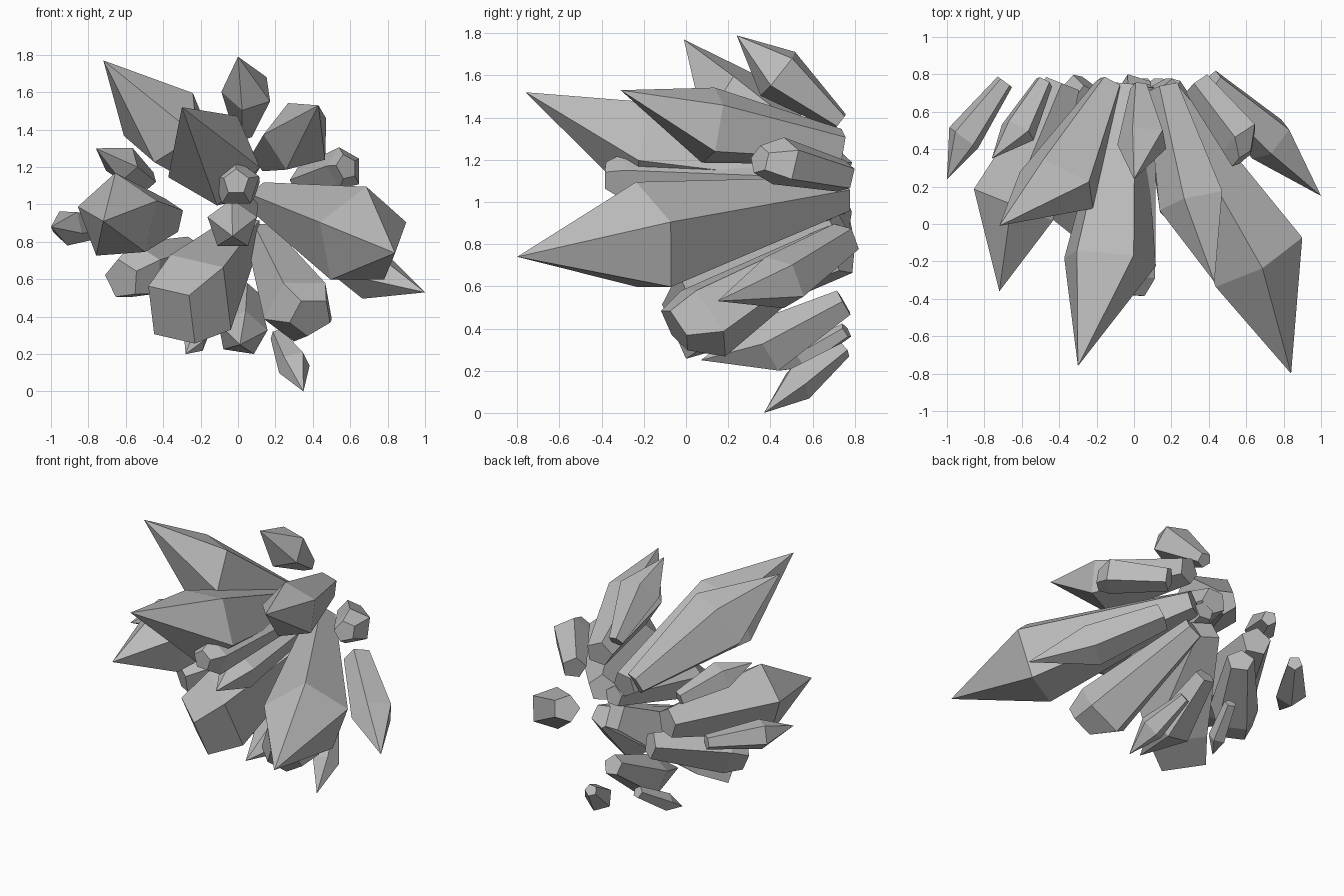
import bpy
import bmesh
from math import radians, cos, sin, tau
from mathutils import Vector

default_cube = bpy.data.objects.get("Cube")
if default_cube:
    bpy.data.objects.remove(default_cube, do_unlink=True)

# One stone colour for every crystal
stone = bpy.data.materials.new("crystal grey")
stone.use_nodes = True
grey = (.5, .5, .5, 1)
stone.diffuse_color = grey
stone.node_tree.nodes["Principled BSDF"].inputs["Base Color"].default_value = grey


def crystal(name, root, root_radius, shoulder, radius, tip, roll=0, sides=5, blunt=0, facing=None):
    """Prism flaring from root to shoulder, closed by a point or a blunt facet at tip.
    The shoulder and facet may face another way than the prism runs."""
    root, shoulder, tip = Vector(root), Vector(shoulder), Vector(tip)
    axis = shoulder - root
    facing = Vector(facing or axis)
    bm = bmesh.new()

    def ring(centre, size, normal):
        normal = normal.normalized()
        side = Vector((0, 0, 1)).cross(normal).normalized()
        up = normal.cross(side)
        angles = [radians(roll) + tau * i / sides for i in range(sides)]
        return [bm.verts.new(centre + size * (up * cos(a) + side * sin(a))) for a in angles]

    def bridge(lower, upper):
        for i in range(sides):
            j = (i + 1) % sides
            bm.faces.new((lower[i], lower[j], upper[j], upper[i]))

    root_ring = ring(root, root_radius, axis)
    shoulder_ring = ring(shoulder, radius, facing)
    bm.faces.new(root_ring)
    bridge(root_ring, shoulder_ring)
    if blunt:
        end_ring = ring(tip, blunt, facing)
        bridge(shoulder_ring, end_ring)
        bm.faces.new(end_ring)
    else:
        point = bm.verts.new(tip)
        for i in range(sides):
            bm.faces.new((shoulder_ring[i], shoulder_ring[(i + 1) % sides], point))
    bmesh.ops.recalc_face_normals(bm, faces=bm.faces)
    mesh = bpy.data.meshes.new(name)
    bm.to_mesh(mesh)
    bm.free()
    mesh.materials.append(stone)
    bpy.context.collection.objects.link(bpy.data.objects.new(name, mesh))


# Upper crystals
crystal("upper_right_large_crystal", root=(-.13, .74, 1.13), root_radius=.08,
        shoulder=(-.4, .21, 1.43), radius=.23, tip=(-.72, -.01, 1.77), roll=36,
        facing=(-.35, -.7, .4))
crystal("upper_centre_long_crystal", root=(-.04, .74, 1.1), root_radius=.09,
        shoulder=(-.135, -.19, 1.25), radius=.26, tip=(-.3, -.76, 1.52), roll=30)
crystal("upper_left_crystal", root=(.16, .73, 1.26), root_radius=.09,
        shoulder=(.32, .12, 1.36), radius=.19, tip=(.43, -.31, 1.53), roll=-14)
crystal("top_crystal", root=(.03, .73, 1.38), root_radius=.05,
        shoulder=(.05, .44, 1.61), radius=.14, tip=(0, .24, 1.79), roll=50)
crystal("upper_right_small_crystal", root=(-.48, .76, 1.13), root_radius=.05,
        shoulder=(-.62, .5, 1.22), radius=.1, tip=(-.76, .35, 1.3), roll=30)

# Left side crystals
crystal("left_blunt_crystal", root=(.34, .75, 1.12), root_radius=.08,
        shoulder=(.57, .46, 1.19), radius=.12, tip=(.58, .35, 1.2), roll=-10, blunt=.07)
crystal("left_large_crystal", root=(.13, .74, 1.03), root_radius=.09,
        shoulder=(.66, -.19, .82), radius=.28, tip=(.84, -.8, .74))
crystal("left_lower_crystal", root=(.4, .75, .82), root_radius=.09,
        shoulder=(.73, .45, .62), radius=.14, tip=(1, .15, .53), roll=50)

# Right side crystals
crystal("right_large_crystal", root=(-.38, .75, .93), root_radius=.1,
        shoulder=(-.64, .1, .93), radius=.24, tip=(-.72, -.36, .91), roll=-4)
crystal("far_right_crystal", root=(-.69, .76, .88), root_radius=.05,
        shoulder=(-.91, .46, .88), radius=.1, tip=(-1, .24, .88), roll=38)
crystal("right_lower_blunt_crystal", root=(-.25, .75, .74), root_radius=.09,
        shoulder=(-.53, .35, .64), radius=.16, tip=(-.62, .26, .6), roll=-6, blunt=.11)

# Centre crystals
crystal("centre_blunt_crystal", root=(.05, .45, 1.1), root_radius=.07,
        shoulder=(-.01, -.28, 1.11), radius=.13, tip=(-.01, -.38, 1.12), blunt=.07)
crystal("centre_short_crystal", root=(.04, .74, 1), root_radius=.07,
        shoulder=(-.03, .05, .89), radius=.14, tip=(-.03, -.2, .83))

# Lower crystals
crystal("lower_right_blunt_crystal", root=(.04, .74, .86), root_radius=.11,
        shoulder=(-.2, .15, .53), radius=.26, tip=(-.355, .03, .41), roll=56, sides=4, blunt=.2,
        facing=(-.6, -.65, -.36))
crystal("lower_left_blunt_crystal", root=(.12, .74, .84), root_radius=.08,
        shoulder=(.33, .09, .44), radius=.2, tip=(.39, -.05, .4), roll=36, blunt=.12)
crystal("bottom_centre_crystal", root=(.04, .75, .52), root_radius=.07,
        shoulder=(.02, .38, .31), radius=.14, tip=(.01, .07, .25), roll=10)
crystal("bottom_right_small_crystal", root=(-.16, .76, .39), root_radius=.04,
        shoulder=(-.23, .55, .26), radius=.06, tip=(-.28, .44, .2))
crystal("bottom_left_small_crystal", root=(.21, .75, .3), root_radius=.04,
        shoulder=(.3, .53, .14), radius=.09, tip=(.35, .37, 0), roll=20)
